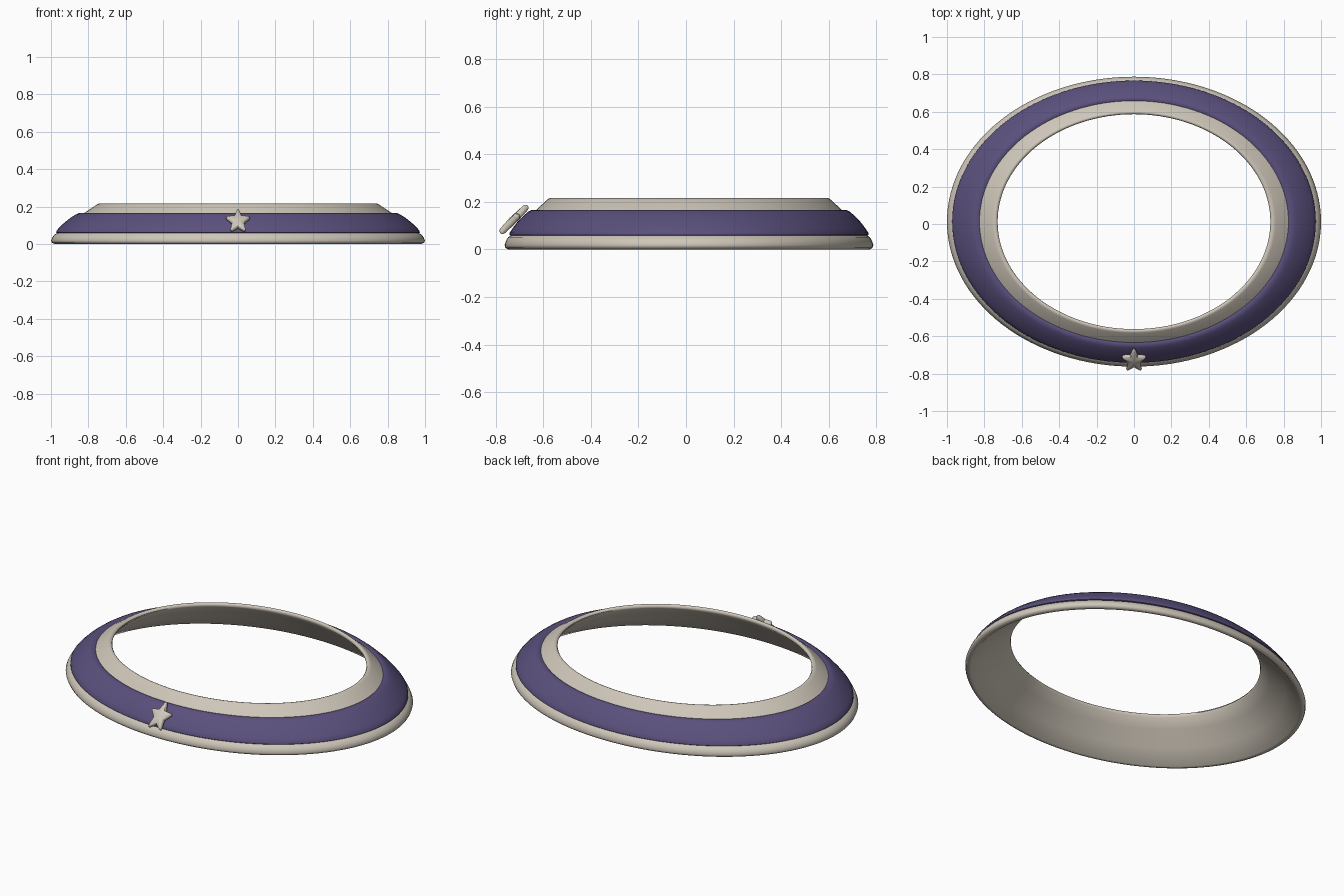
import bpy, bmesh, math
from mathutils import Vector

cube = bpy.data.objects.get("Cube")
if cube:
    bpy.data.objects.remove(cube, do_unlink=True)

SEGMENTS = 128
CENTRE_Y = 0.0125


def material(name, colour):
    mat = bpy.data.materials.new(name)
    mat.use_nodes = True
    mat.diffuse_color = colour
    mat.node_tree.nodes["Principled BSDF"].inputs["Base Color"].default_value = colour
    return mat


def finish(name, bm, mat, angle):
    bmesh.ops.recalc_face_normals(bm, faces=bm.faces)
    mesh = bpy.data.meshes.new(name)
    bm.to_mesh(mesh)
    bm.free()
    mesh.materials.append(mat)
    obj = bpy.data.objects.new(name, mesh)
    bpy.context.collection.objects.link(obj)
    bpy.ops.object.select_all(action='DESELECT')
    obj.select_set(True)
    bpy.context.view_layer.objects.active = obj
    bpy.ops.object.shade_smooth_by_angle(angle=math.radians(angle))
    return obj


def bridge(bm, a, b):
    for i in range(len(a)):
        j = (i + 1) % len(a)
        bm.faces.new((a[i], a[j], b[j], b[i]))


def oval_ring(name, profile, mat):
    """Sweep a closed (radius, height) profile around an oval."""
    bm = bmesh.new()
    loops = []
    for rx, z in profile:
        ry = 0.74 * rx + 0.035
        loop = []
        for i in range(SEGMENTS):
            t = math.tau * i / SEGMENTS
            loop.append(bm.verts.new((rx * math.cos(t), CENTRE_Y + ry * math.sin(t), z)))
        loops.append(loop)
    for k in range(len(loops)):
        bridge(bm, loops[k], loops[(k + 1) % len(loops)])
    return finish(name, bm, mat, 50)


cream = material("cream", (0.62, 0.565, 0.485, 1))
purple = material("purple", (0.103, 0.08, 0.205, 1))

# Sloped collar shell: lower lip, sloped outside, rounded top rim, inner cone
oval_ring("collar_shell", [
    (0.965, 0.003), (0.98, 0.0), (0.995, 0.006), (1.0, 0.018), (0.992, 0.036),
    (0.98, 0.051), (0.965, 0.058), (0.90, 0.10), (0.825, 0.163), (0.785, 0.19),
    (0.757, 0.209), (0.745, 0.215), (0.735, 0.213), (0.729, 0.204), (0.733, 0.193),
    (0.79, 0.145), (0.88, 0.075)], cream)

# Raised band wrapped around the slope
oval_ring("collar_band", [
    (0.94, 0.058), (0.963, 0.056), (0.972, 0.061), (0.971, 0.070), (0.955, 0.088),
    (0.928, 0.114), (0.896, 0.139), (0.868, 0.157), (0.852, 0.164), (0.832, 0.166),
    (0.822, 0.160), (0.87, 0.115)], purple)

# Star ornament lying against the front slope
up = Vector((0, 1, 1)).normalized()
out = Vector((0, -1, 1)).normalized()
base = Vector((0, -0.728, 0.12))
outline = []
for i in range(5):
    a = math.tau * i / 5
    for turn, r in ((-0.07, 0.97), (0, 1.0), (0.07, 0.97), (math.pi / 5, 0.52)):
        outline.append((r * math.sin(a + turn), r * math.cos(a + turn)))

bm = bmesh.new()
loops = []
for scale, depth in ((0.85, -0.013), (0.96, -0.008), (1, 0), (0.96, 0.008), (0.85, 0.014)):
    loops.append([bm.verts.new(base + Vector((0.067 * u * scale, 0, 0))
                               + up * (0.09 * v * scale) + out * depth) for u, v in outline])
for lower, upper in zip(loops, loops[1:]):
    bridge(bm, lower, upper)
for loop, depth in ((loops[0], -0.016), (loops[-1], 0.018)):
    tip = bm.verts.new(base + out * depth)
    for i in range(len(loop)):
        bm.faces.new((loop[i], loop[(i + 1) % len(loop)], tip))
finish("star_ornament", bm, cream, 50)
